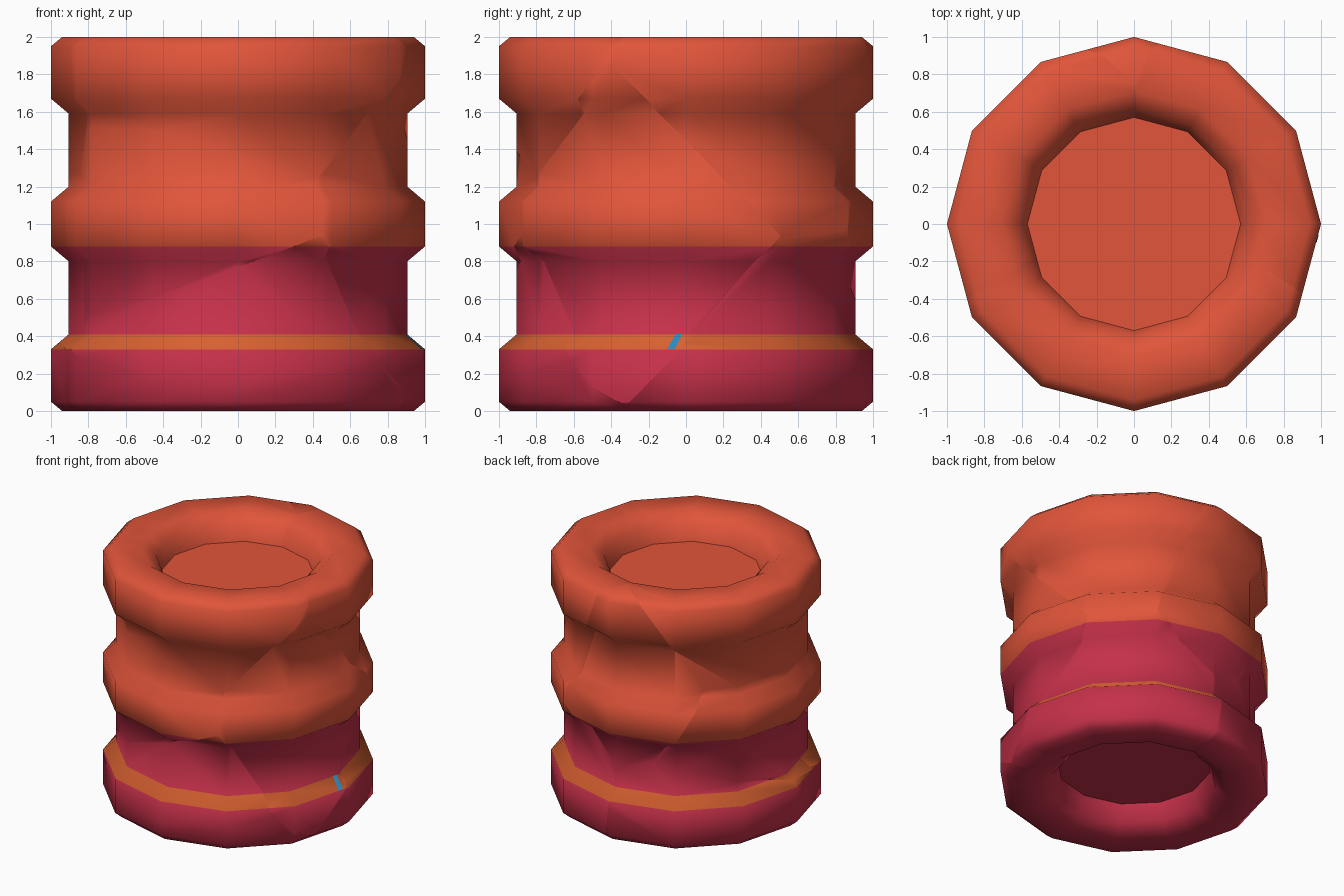
import bpy, bmesh, math
from mathutils import Vector

if "Cube" in bpy.data.objects:
    bpy.data.objects.remove(bpy.data.objects["Cube"])

SIDES = 12


def material(name, rgb):
    m = bpy.data.materials.new(name)
    m.diffuse_color = (*rgb, 1)
    m.use_nodes = True
    m.node_tree.nodes["Principled BSDF"].inputs["Base Color"].default_value = m.diffuse_color
    return m


MATS = [material("orange", (0.75, 0.09, 0.042)),
        material("crimson", (0.56, 0.03, 0.067)),
        material("band_orange", (0.68, 0.118, 0.03)),
        material("blue", (0.03, 0.27, 0.56))]

# Profile (radius, height): dished ends, three bulges, two grooves
lower = [(0.57, 0.20), (0.61, 0.07), (0.71, 0), (0.94, 0), (1, 0.05),
         (1, 0.33), (0.905, 0.41), (0.905, 0.80), (1, 0.88)]
PROFILE = lower + [(r, 2 - z) for r, z in reversed(lower)]


def lathe():
    bm = bmesh.new()
    rings = []
    for r, z in PROFILE:
        rings.append([bm.verts.new((r * math.cos(2 * math.pi * k / SIDES),
                                    r * math.sin(2 * math.pi * k / SIDES), z))
                      for k in range(SIDES)])
    for a, b in zip(rings, rings[1:]):
        for k in range(SIDES):
            n = (k + 1) % SIDES
            bm.faces.new((a[k], a[n], b[n], b[k]))
    bm.faces.new(list(reversed(rings[0])))
    bm.faces.new(rings[-1])
    # Colour by height
    for f in bm.faces:
        z = f.calc_center_median().z
        f.material_index = 0 if z > 0.88 else 2 if 0.33 < z < 0.41 else 1
        f.smooth = True
    bm.normal_update()
    return bm


def add_object(name, bm):
    me = bpy.data.meshes.new(name)
    bm.to_mesh(me)
    bm.free()
    for m in MATS:
        me.materials.append(m)
    ob = bpy.data.objects.new(name, me)
    bpy.context.collection.objects.link(ob)
    return ob


# Cell centres of the cracked chunks
SEEDS = [Vector(s) for s in (
    (-0.05, -0.45, 1.70), (0.55, 0.45, 1.55), (-0.55, 0.35, 1.65),
    (-0.15, 0.80, 1.25), (-0.25, -0.60, 1.00), (0.65, -0.15, 0.95),
    (-0.60, 0.35, 0.85), (-0.05, -0.55, 0.48), (-0.05, -0.45, 0.12),
    (0.50, 0.50, 0.35), (-0.45, 0.45, 0.22))]

# Chunks: cut the turned solid by the planes halfway to each other centre
for i, s in enumerate(SEEDS):
    bm = lathe()
    for t in SEEDS:
        if t is s or not bm.faces:
            continue
        res = bmesh.ops.bisect_plane(
            bm, geom=bm.verts[:] + bm.edges[:] + bm.faces[:], dist=1e-5,
            plane_co=(s + t) / 2, plane_no=(t - s).normalized(), clear_outer=True)
        cut = [e for e in res["geom_cut"]
               if isinstance(e, bmesh.types.BMEdge) and e.is_boundary]
        if cut:
            fill = bmesh.ops.triangle_fill(bm, edges=cut, use_beauty=True,
                                           normal=(t - s).normalized())
            for f in fill["geom"]:
                if isinstance(f, bmesh.types.BMFace):
                    f.material_index = 3
                    f.smooth = False
    if not bm.faces:
        bm.free()
        continue
    bmesh.ops.recalc_face_normals(bm, faces=bm.faces[:])
    # Keep crack edges and dish edges sharp
    for e in bm.edges:
        inner = [f.material_index == 3 for f in e.link_faces]
        e.smooth = (not any(inner)) and e.calc_face_angle(0) < math.radians(55)
    add_object(f"cracked_chunk_{i + 1}", bm)

# Blue chip on the lower band, right side
bm = bmesh.new()
pts = []
for r, z, ys in ((1.0, 0.33, (-0.10, -0.06)), (0.905, 0.41, (-0.055, -0.02))):
    row = [Vector((r + 0.268 * y + 0.003, y, z + 0.003)) for y in ys]
    pts += row if not pts else row[::-1]
bm.faces.new([bm.verts.new(p) for p in pts]).material_index = 3
add_object("blue_chip", bm)
